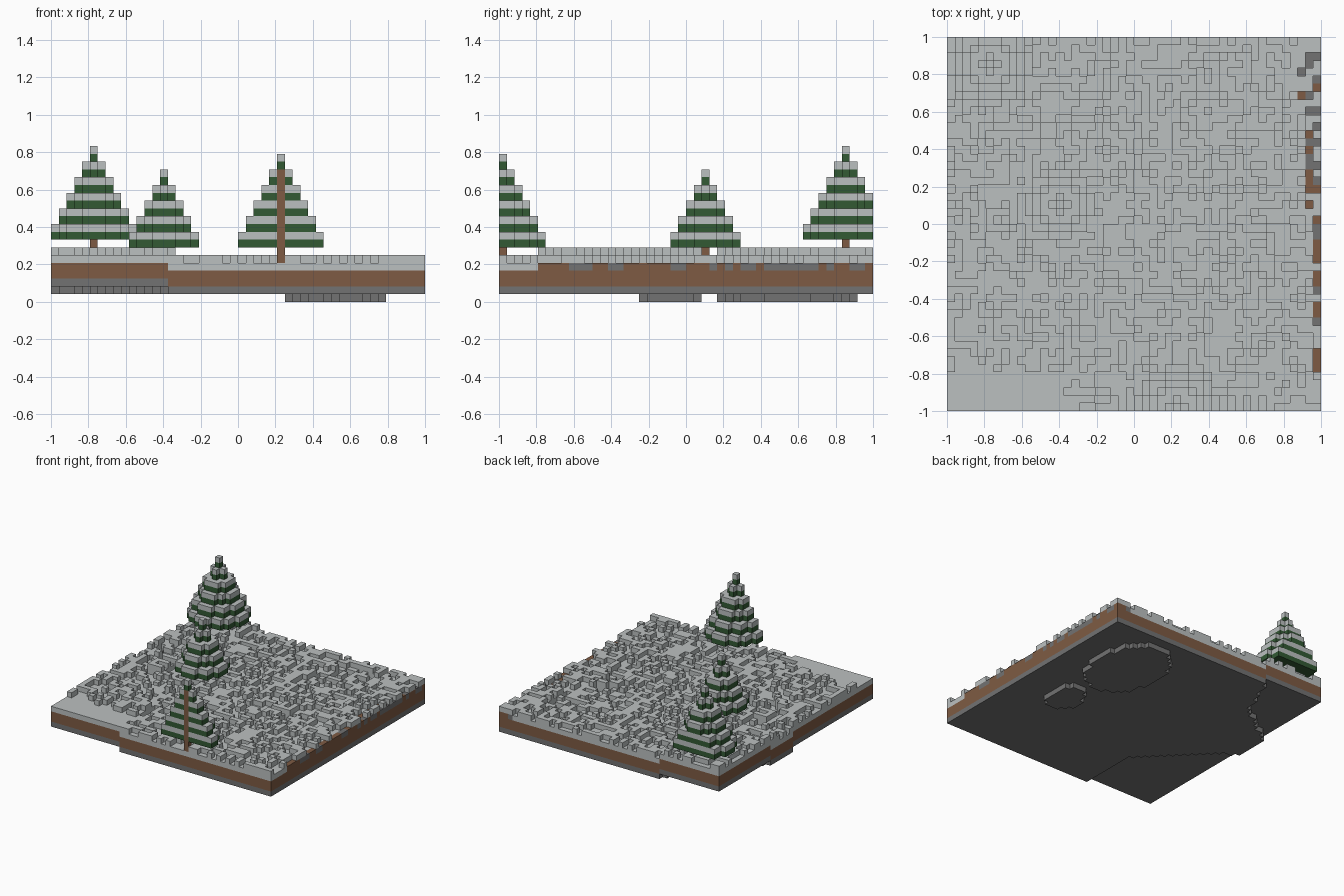
import bpy, bmesh, random
from mathutils import Vector

random.seed(7)
N = 48                 # cells along each side
S = 2 / N              # cell size

old = bpy.data.objects.get("Cube")
if old:
    bpy.data.objects.remove(old, do_unlink=True)


def material(name, color):
    mat = bpy.data.materials.new(name)
    mat.use_nodes = True
    mat.diffuse_color = (*color, 1)
    bsdf = mat.node_tree.nodes["Principled BSDF"]
    bsdf.inputs["Base Color"].default_value = (*color, 1)
    bsdf.inputs["Roughness"].default_value = 0.9
    return mat


SNOW = material("snow", (0.50, 0.53, 0.53))
STONE = material("stone", (0.17, 0.17, 0.17))
EARTH = material("earth_and_bark", (0.21, 0.105, 0.057))
NEEDLES = material("green_needles", (0.032, 0.10, 0.034))

cells = {}             # (i, j, k) -> (part name, material)


def center(i):
    return (i + 0.5) * S - 1


def in_ellipse(x, y, cx, cy, rx, ry):
    return ((x - cx) / rx) ** 2 + ((y - cy) / ry) ** 2 < 1


def base_level(x, y):
    """Lowest cell of the ground column: raised corners, two sunken hollows."""
    front_rise = x < -0.38 and y < -0.5 - 0.93 * (x + 0.38)
    back_rise = y > 0.62 + 0.72 * (x + 0.6) and x < -0.6 + 0.34 * (y - 0.62)
    if front_rise or back_rise:
        return 2
    if in_ellipse(x, y, 0.52, 0.545, 0.27, 0.37) or in_ellipse(x, y, 0.6, -0.085, 0.13, 0.165):
        return 0
    return 1


# Ground: stone, two cells of earth, snow, then a random broken snow crust
for i in range(N):
    for j in range(N):
        x, y = center(i), center(j)
        b = base_level(x, y)
        cells[i, j, b] = ("stone_layer", STONE)
        for k in (b + 1, b + 2):
            cells[i, j, k] = ("earth_layer", EARTH)
        bare_width = 1 if y < 0.1 else 2 if y < 0.65 else 3
        if y > -0.79 and i >= N - bare_width:
            cells[i, j, b + 3] = random.choice(
                [("earth_layer", EARTH), ("stone_layer", STONE)])
        else:
            cells[i, j, b + 3] = ("snow_layer", SNOW)
        if random.random() < 0.5 and not (b == 2 and y < -0.79):
            cells[i, j, b + 4] = ("snow_layer", SNOW)
            if b == 1 and x < -0.35 and -0.3 < y < 0.37 and random.random() < 0.2:
                cells[i, j, b + 5] = ("snow_layer", SNOW)


def tree(name, ci, cj, ground, tiers):
    # Each tier is a round green slab with a snow slab of the same size on it
    for t in range(tiers):
        r = tiers - 1 - t
        for di in range(-r, r + 1):
            for dj in range(-r, r + 1):
                i, j = ci + di, cj + dj
                if di * di + dj * dj <= r * r + r / 2 and 0 <= i < N and 0 <= j < N:
                    k = ground + 2 + 2 * t
                    cells[i, j, k] = (name + "_needles", NEEDLES)
                    cells[i, j, k + 1] = (name + "_snow", SNOW)
    for k in range(ground, ground + 2 * tiers):
        cells[ci, cj, k] = (name + "_trunk", EARTH)


tree("back_tree", 5, 44, 6, 6)
tree("middle_tree", 14, 26, 5, 5)
tree("front_tree", 29, 0, 5, 6)

# Outer faces of the cells, gathered into one object per part
meshes = {}
for cell, (name, mat) in cells.items():
    bm, verts, _ = meshes.setdefault(name, (bmesh.new(), {}, mat))
    for axis in range(3):
        for side in (0, 1):
            step = [0, 0, 0]
            step[axis] = 2 * side - 1
            if tuple(c + s for c, s in zip(cell, step)) in cells:
                continue
            u, v = (axis + 1) % 3, (axis + 2) % 3
            ring = []
            for a, c in ((0, 0), (1, 0), (1, 1), (0, 1)):
                p = list(cell)
                p[axis] += side
                p[u] += a
                p[v] += c
                p = tuple(p)
                if p not in verts:
                    verts[p] = bm.verts.new(Vector(p) * S - Vector((1, 1, 0)))
                ring.append(verts[p])
            bm.faces.new(ring if side else ring[::-1])

for name, (bm, _, mat) in meshes.items():
    mesh = bpy.data.meshes.new(name)
    bm.to_mesh(mesh)
    bm.free()
    mesh.materials.append(mat)
    bpy.context.scene.collection.objects.link(bpy.data.objects.new(name, mesh))
